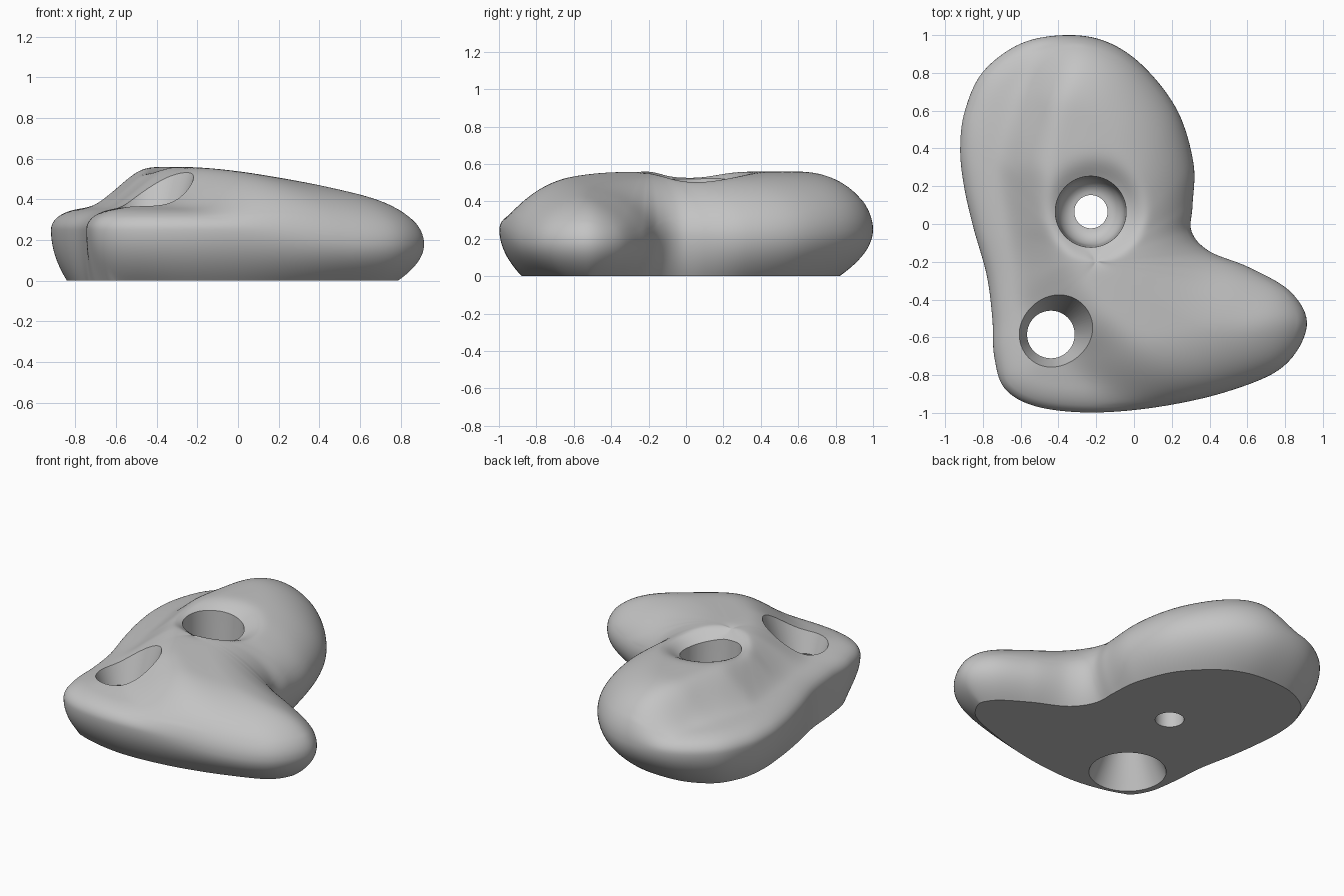
import bpy
import bmesh
import math
from mathutils import Vector, kdtree
from mathutils.geometry import intersect_point_line

default_cube = bpy.data.objects.get("Cube")
if default_cube:
    bpy.data.objects.remove(default_cube, do_unlink=True)

# Widest outline, counter-clockwise: x, y and how far the base is tucked in
OUTLINE = [
    (-.36, 1, .18), (-.6, .955, .16), (-.8, .805, .12), (-.895, .6, .09), (-.92, .4, .08),
    (-.9, .2, .07), (-.85, -.02, .05), (-.78, -.27, .03), (-.75, -.5, .02), (-.74, -.7, .05),
    (-.685, -.87, .11), (-.52, -.965, .13), (-.23, -.998, .12), (.13, -.968, .12),
    (.5, -.885, .13), (.79, -.755, .13), (.915, -.54, .13), (.83, -.36, .12),
    (.61, -.23, .1), (.4, -.145, .08), (.305, -.04, .06), (.31, .1, .07),
    (.315, .32, .1), (.23, .6, .13), (.05, .835, .16), (-.145, .965, .18)]
# Crest between the high back and the low shelf
CREST = [(-.29, 1.05), (-.44, .65), (-.5, .3), (-.45, 0), (-.36, -.2),
         (-.15, -.47), (.1, -.68), (.4, -.95)]
BOLT = Vector((-.228, .065))
DIP = Vector((-.2, .065))
POCKET = Vector((-.44, -.585))
CENTRE = Vector((-.2, -.2))


def smoothstep(low, high, value):
    t = max(0, min(1, (value - low) / (high - low)))
    return t * t * (3 - 2 * t)


def closed_spline(points, steps):
    pts = [Vector(p) for p in points]
    count = len(pts)
    result = []
    for i in range(count):
        a, b, c, d = (pts[(i + k) % count] for k in (-1, 0, 1, 2))
        for s in range(steps):
            t = s / steps
            result.append(b + (c - a) * t / 2 + (2 * a - 5 * b + 4 * c - d) * t * t / 2
                          + (3 * b - a - 3 * c + d) * t ** 3 / 2)
    return result


def inward_normal(points, i):
    tangent = points[(i + 1) % len(points)] - points[i - 1]
    return Vector((-tangent.y, tangent.x)).normalized()


def crest_distance(p):
    """Signed distance to the crest, positive on the high side."""
    best = None
    for a, b in zip(CREST, CREST[1:]):
        a, b = Vector(a), Vector(b)
        t = intersect_point_line(p, a, b)[1]
        gap = (p - a.lerp(b, max(0, min(1, t)))).length
        if best is None or gap < abs(best):
            best = gap if (b - a).cross(p - a) > 0 else -gap
    return best


fine = closed_spline(OUTLINE, 64)
edge_tree = kdtree.KDTree(len(fine))
for index, point in enumerate(fine):
    edge_tree.insert((point.x, point.y, 0), index)
edge_tree.balance()


def edge_distance(p):
    near, index, gap = edge_tree.find((p.x, p.y, 0))
    if gap > .03:
        return gap
    return max(0, (p - near.to_2d()).dot(inward_normal(fine, index)))


def belt_height(p):
    return .25 - .07 * smoothstep(-.1, .7, p.x)


def top_height(p):
    edge = edge_distance(p)
    front = smoothstep(0, .5, -p.y)
    foot = -.24 - .12 * front + .06 * smoothstep(.4, .8, p.y)
    high = smoothstep(foot, .07 - .05 * front, crest_distance(p))
    crown = .56 - .15 * smoothstep(-.3, .95, p.x)
    shelf = .345 + .03 * smoothstep(.05, .3, edge)
    level = shelf + (crown - shelf) * high
    radius = .13 + .26 * high
    t = min(edge / radius, 1)
    belt = belt_height(p)
    dip = .08 * (1 - smoothstep(.14, .28, (p - DIP).length))
    return belt + (level - belt) * math.sqrt(1 - (1 - t) ** 2) - dip


# Body: tucked side wall, then rings closing over the top
rim = closed_spline(OUTLINE, 8)
count = len(rim)
bm = bmesh.new()
rings = []
WALL = 12
TOP = 60
for k in range(WALL):
    f = k / WALL
    ring = []
    for i, p in enumerate(rim):
        q = p.to_2d() + inward_normal(rim, i) * p.z * (1 - f) ** 2
        ring.append(bm.verts.new((q.x, q.y, belt_height(p) * f)))
    rings.append(ring)
top_verts = []
for k in range(TOP):
    scale = 1 - (k / TOP) ** 1.6
    ring = []
    for p in rim:
        q = CENTRE + (p.to_2d() - CENTRE) * scale
        z = top_height(q) if k else belt_height(p)
        ring.append(bm.verts.new((q.x, q.y, z)))
    rings.append(ring)
    if k > 8:
        top_verts += ring
for lower, upper in zip(rings, rings[1:]):
    for i in range(count):
        j = (i + 1) % count
        bm.faces.new((lower[i], lower[j], upper[j], upper[i]))
pole = bm.verts.new((CENTRE.x, CENTRE.y, top_height(CENTRE)))
for i in range(count):
    bm.faces.new((rings[-1][i], rings[-1][(i + 1) % count], pole))
bm.faces.new(list(reversed(rings[0])))
for _ in range(12):
    bmesh.ops.smooth_vert(bm, verts=top_verts + [pole], factor=.5, use_axis_z=True)
bmesh.ops.recalc_face_normals(bm, faces=bm.faces)
mesh = bpy.data.meshes.new("hold_body")
bm.to_mesh(mesh)
bm.free()
body = bpy.data.objects.new("hold_body", mesh)
bpy.context.collection.objects.link(body)

grey = bpy.data.materials.new("plain_grey")
grey.use_nodes = True
colour = (.55, .55, .55, 1)
grey.diffuse_color = colour
grey.node_tree.nodes["Principled BSDF"].inputs["Base Color"].default_value = colour
mesh.materials.append(grey)


def turned_cutter(name, centre, profile, sides=96):
    """Closed solid turned from (radius, height) steps."""
    bm = bmesh.new()
    loops = []
    for radius, z in profile:
        loops.append([bm.verts.new((centre.x + radius * math.cos(math.tau * i / sides),
                                    centre.y + radius * math.sin(math.tau * i / sides), z))
                      for i in range(sides)])
    for low, up in zip(loops, loops[1:]):
        for i in range(sides):
            j = (i + 1) % sides
            bm.faces.new((low[i], low[j], up[j], up[i]))
    bm.faces.new(list(reversed(loops[0])))
    bm.faces.new(loops[-1])
    data = bpy.data.meshes.new(name)
    bm.to_mesh(data)
    bm.free()
    data.materials.append(grey)
    cutter = bpy.data.objects.new(name, data)
    cutter.hide_render = True
    bpy.context.collection.objects.link(cutter)
    return cutter


# Bolt hole with deep rounded counterbore, and the flared finger pocket
bowl = [(.088 + .09 * math.sin(a), .22 - .12 * math.cos(a))
        for a in (math.pi / 2 * k / 8 for k in range(9))]
cutters = [
    turned_cutter("bolt_hole_cutter", BOLT, [(.088, -.1)] + bowl + [(.188, .5), (.2, .8)]),
    turned_cutter("pocket_cutter", POCKET,
                  [(.245, -.03), (.235, 0), (.126, .24), (.33, .8)])]
bpy.context.view_layer.objects.active = body
body.select_set(True)
for cutter in cutters:
    cut = body.modifiers.new("cut", "BOOLEAN")
    cut.operation = "DIFFERENCE"
    cut.solver = "EXACT"
    cut.object = cutter
    bpy.ops.object.modifier_apply(modifier=cut.name)
    bpy.data.objects.remove(cutter, do_unlink=True)

bpy.ops.object.select_all(action="DESELECT")
body.select_set(True)
bpy.ops.object.shade_smooth_by_angle(angle=math.radians(35))
